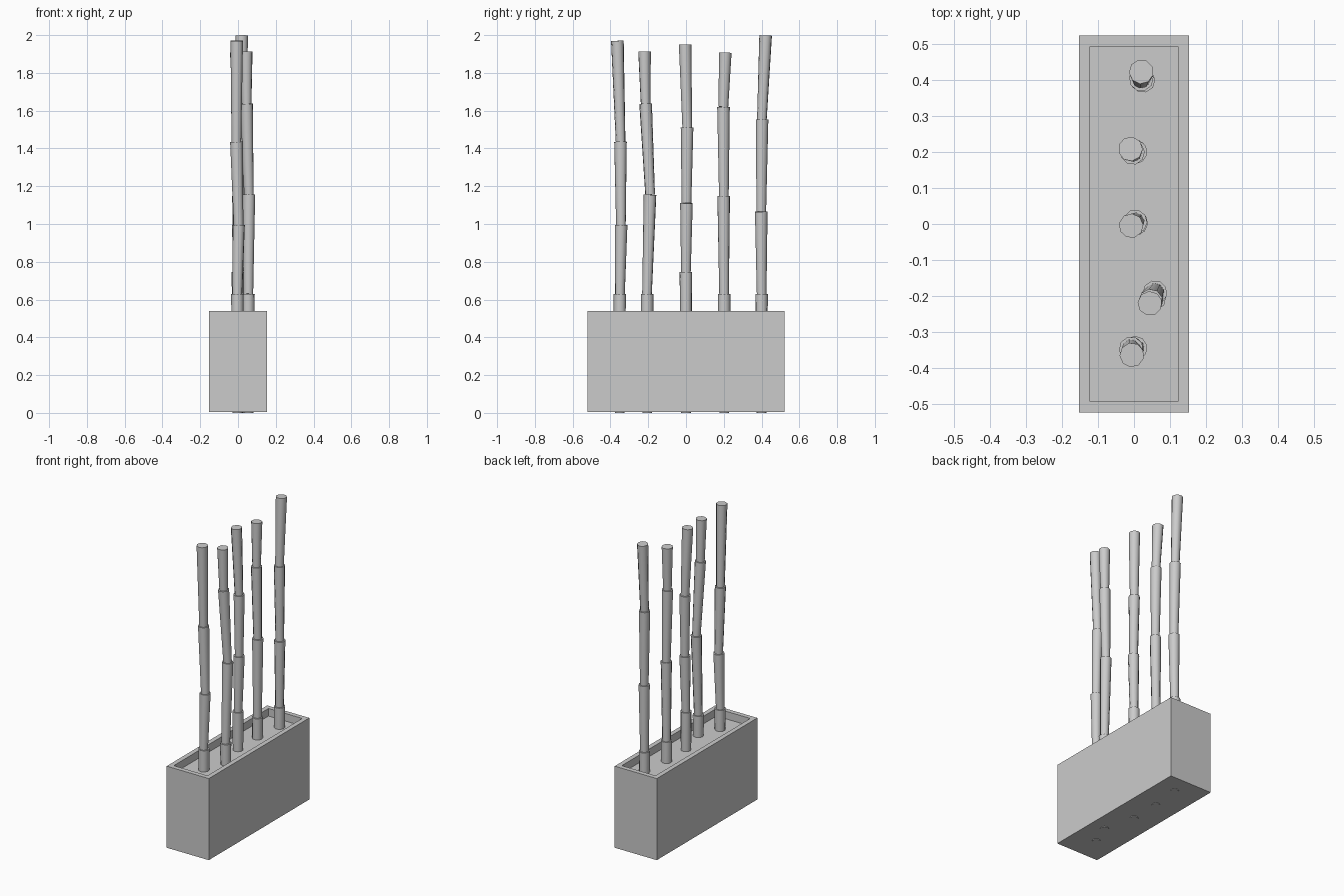
import bpy, bmesh
from mathutils import Vector, Matrix

if "Cube" in bpy.data.objects:
    bpy.data.objects.remove(bpy.data.objects["Cube"])


def make_object(name, bm):
    bmesh.ops.recalc_face_normals(bm, faces=bm.faces[:])
    mesh = bpy.data.meshes.new(name)
    bm.to_mesh(mesh)
    bm.free()
    obj = bpy.data.objects.new(name, mesh)
    bpy.context.collection.objects.link(obj)
    return obj


def planter(name, hx, hy, z0, z1, wall, soil_z):
    """Box with a raised rim around a sunken soil surface."""
    bm = bmesh.new()
    bmesh.ops.create_cube(bm, size=1)
    for v in bm.verts:
        v.co = Vector((v.co.x * 2 * hx, v.co.y * 2 * hy, z1 if v.co.z > 0 else z0))
    bm.normal_update()
    top = max(bm.faces, key=lambda f: f.calc_center_median().z)
    bmesh.ops.inset_region(bm, faces=[top], thickness=wall)
    inner = bmesh.ops.extrude_discrete_faces(bm, faces=[top])["faces"][0]
    for v in inner.verts:
        v.co.z = soil_z
    return make_object(name, bm)


def stalk(name, points, turn, r0=0.026, r1=0.034, sides=9):
    """Chain of segments, each flaring towards its upper joint."""
    bm = bmesh.new()
    for i, (a, b) in enumerate(zip(points, points[1:])):
        a, b = Vector(a), Vector(b)
        axis = b - a
        rot = axis.to_track_quat('Z', 'Y').to_matrix().to_4x4()
        mat = Matrix.Translation((a + b) / 2) @ rot @ Matrix.Rotation(turn + i * 0.5, 4, 'Z')
        bmesh.ops.create_cone(bm, cap_ends=True, segments=sides, radius1=r0,
                              radius2=r1, depth=axis.length, matrix=mat)
    obj = make_object(name, bm)
    bpy.context.view_layer.objects.active = obj
    obj.select_set(True)
    bpy.ops.object.shade_smooth_by_angle(angle=0.9)
    obj.select_set(False)


# planter box with soil
planter("planter_box", 0.153, 0.522, 0.004, 0.54, 0.043, 0.49)

# bamboo stalks: joint positions from bottom to tip
stalks = [
    [(-0.003, -0.35, 0), (-0.003, -0.35, 0.63), (0.003, -0.344, 0.995),
     (-0.008, -0.346, 1.435), (-0.006, -0.363, 1.97)],
    [(0.055, -0.206, 0), (0.055, -0.206, 0.63), (0.058, -0.19, 1.155),
     (0.046, -0.214, 1.637), (0.044, -0.22, 1.913)],
    [(0, 0, 0), (0, 0, 0.745), (0.005, 0.003, 1.11),
     (0.003, 0.006, 1.51), (-0.008, -0.005, 1.95)],
    [(0, 0.202, 0), (0, 0.202, 0.63), (0.003, 0.2, 1.148),
     (-0.004, 0.198, 1.62), (-0.01, 0.208, 1.907)],
    [(0.022, 0.4, 0), (0.022, 0.4, 0.63), (0.025, 0.398, 1.065),
     (0.02, 0.402, 1.553), (0.02, 0.422, 1.998)],
]
for i, pts in enumerate(stalks):
    stalk(f"bamboo_stalk_{i + 1}", pts, i * 0.3)
